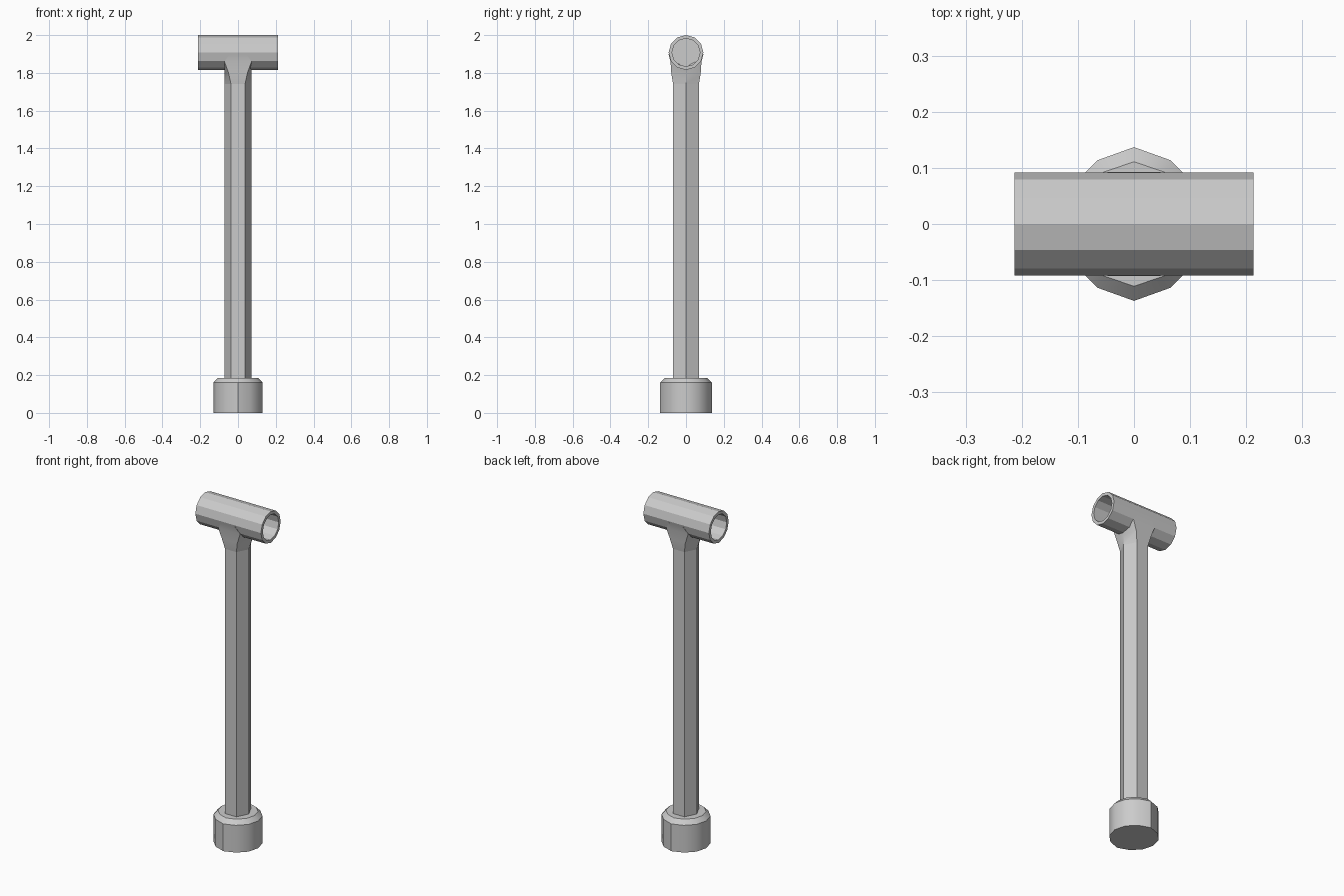
import bpy, bmesh
from math import sin, cos, radians, tau

if "Cube" in bpy.data.objects:
    bpy.data.objects.remove(bpy.data.objects["Cube"])


def loft(name, rings, smooth_angle=None):
    """Skin equal-length point rings in order and cap both ends."""
    bm = bmesh.new()
    loops = [[bm.verts.new(p) for p in ring] for ring in rings]
    n = len(loops[0])
    for a, b in zip(loops, loops[1:]):
        for i in range(n):
            j = (i + 1) % n
            bm.faces.new((a[i], a[j], b[j], b[i]))
    bm.faces.new(loops[0][::-1])
    bm.faces.new(loops[-1])
    bmesh.ops.recalc_face_normals(bm, faces=bm.faces)
    mesh = bpy.data.meshes.new(name)
    bm.to_mesh(mesh)
    bm.free()
    ob = bpy.data.objects.new(name, mesh)
    bpy.context.collection.objects.link(ob)
    if smooth_angle:
        bpy.ops.object.select_all(action='DESELECT')
        ob.select_set(True)
        bpy.context.view_layer.objects.active = ob
        bpy.ops.object.shade_smooth_by_angle(angle=radians(smooth_angle))
    return ob


def base_ring(rx, ry, z):
    pts = []
    for i in range(12):
        a = tau * i / 12
        r = ry if i in (3, 9) else rx
        pts.append((r * cos(a), r * sin(a), z))
    return pts


def hex_ring(xs, xc, yc, z_side, z_front):
    return [(xs, 0, z_side), (xc, yc, z_front), (-xc, yc, z_front),
            (-xs, 0, z_side), (-xc, -yc, z_front), (xc, -yc, z_front)]


def tube_ring(x, r):
    return [(x, r * cos(tau * i / 12), 1.908 + r * sin(tau * i / 12))
            for i in range(12)]


# Weighted foot with chamfered top
loft("base", [base_ring(0.131, 0.137, 0), base_ring(0.131, 0.137, 0.16),
              base_ring(0.107, 0.111, 0.185)], 35)

# Six-sided pole
loft("pole", [hex_ring(0.071, 0.037, 0.068, 0.17, 0.17),
              hex_ring(0.071, 0.037, 0.068, 1.74, 1.74)], 35)

# Flared joint blending the pole into the cross tube
loft("neck", [hex_ring(0.071, 0.037, 0.068, 1.74, 1.74),
              hex_ring(0.071, 0.050, 0.078, 1.80, 1.80),
              hex_ring(0.072, 0.072, 0.082, 1.825, 1.86),
              hex_ring(0.060, 0.045, 0.093, 1.83, 1.90)], 35)

# Cross tube with a deep socket at each end
L, R, S, D = 0.213, 0.092, 0.074, 0.15
loft("cross_tube", [tube_ring(D - L, S), tube_ring(-L, S), tube_ring(-L, R),
                    tube_ring(L, R), tube_ring(L, S), tube_ring(L - D, S)])
